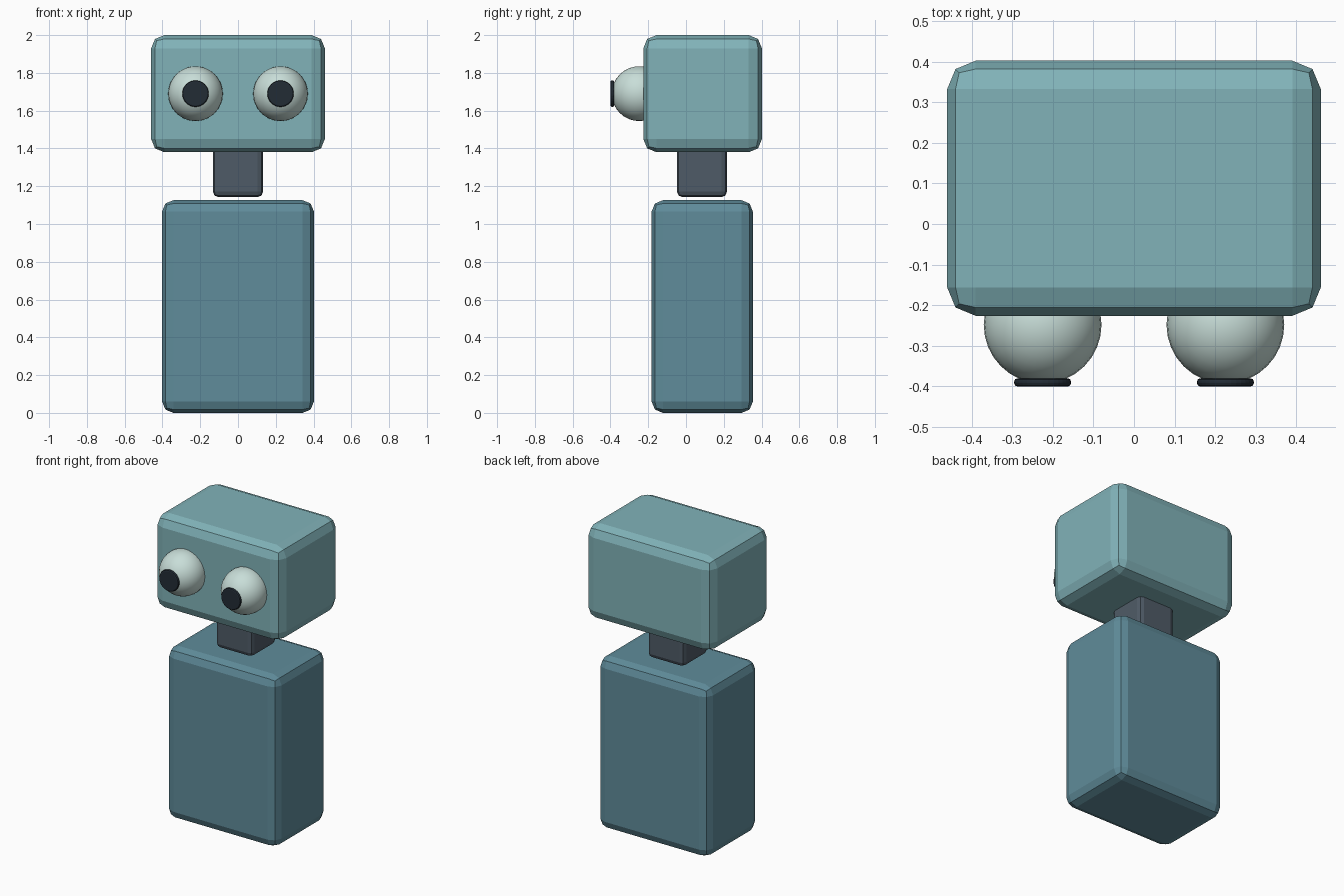
import bpy, math

if "Cube" in bpy.data.objects:
    bpy.data.objects.remove(bpy.data.objects["Cube"])


def material(name, rgb):
    m = bpy.data.materials.new(name)
    m.diffuse_color = (*rgb, 1)
    m.use_nodes = True
    m.node_tree.nodes["Principled BSDF"].inputs["Base Color"].default_value = m.diffuse_color
    return m


HEAD = material("pale teal", (0.22, 0.45, 0.485))
BODY = material("steel blue", (0.115, 0.262, 0.325))
NECK = material("slate grey", (0.078, 0.105, 0.135))
EYE = material("eye white", (0.58, 0.73, 0.69))
PUPIL = material("near black", (0.016, 0.025, 0.036))


def finish(name, mat, bevel=0, segments=2):
    """Name and colour the active object, with optional rounded edges."""
    ob = bpy.context.object
    ob.name = name
    ob.data.materials.append(mat)
    if bevel:
        mod = ob.modifiers.new("rounded_edges", 'BEVEL')
        mod.width = bevel
        mod.segments = segments
        mod.limit_method = 'ANGLE'
        mod.angle_limit = math.radians(40)
    return ob


def box(name, mat, x, y0, y1, z0, z1, bevel):
    bpy.ops.mesh.primitive_cube_add(size=1, location=(0, (y0 + y1) / 2, (z0 + z1) / 2))
    ob = bpy.context.object
    ob.scale = (2 * x, y1 - y0, z1 - z0)
    bpy.ops.object.transform_apply(location=False, rotation=False, scale=True)
    return finish(name, mat, bevel)


# Stacked rounded blocks
box("body", BODY, 0.402, -0.182, 0.354, 0.0, 1.126, 0.06)
box("neck", NECK, 0.133, -0.048, 0.217, 1.142, 1.41, 0.03)
box("head", HEAD, 0.46, -0.226, 0.402, 1.38, 2.0, 0.07)

# Bulging eyes with disc pupils
for side, sx in (("left", -1), ("right", 1)):
    x = sx * 0.225
    bpy.ops.mesh.primitive_uv_sphere_add(segments=32, ring_count=16, radius=0.145,
                                         location=(x, -0.248, 1.69))
    finish(side + "_eye", EYE)
    bpy.ops.object.shade_smooth()

    bpy.ops.mesh.primitive_cylinder_add(vertices=32, radius=0.07, depth=0.02,
                                        location=(x, -0.39, 1.69),
                                        rotation=(math.pi / 2, 0, 0))
    finish(side + "_pupil", PUPIL, 0.008)
